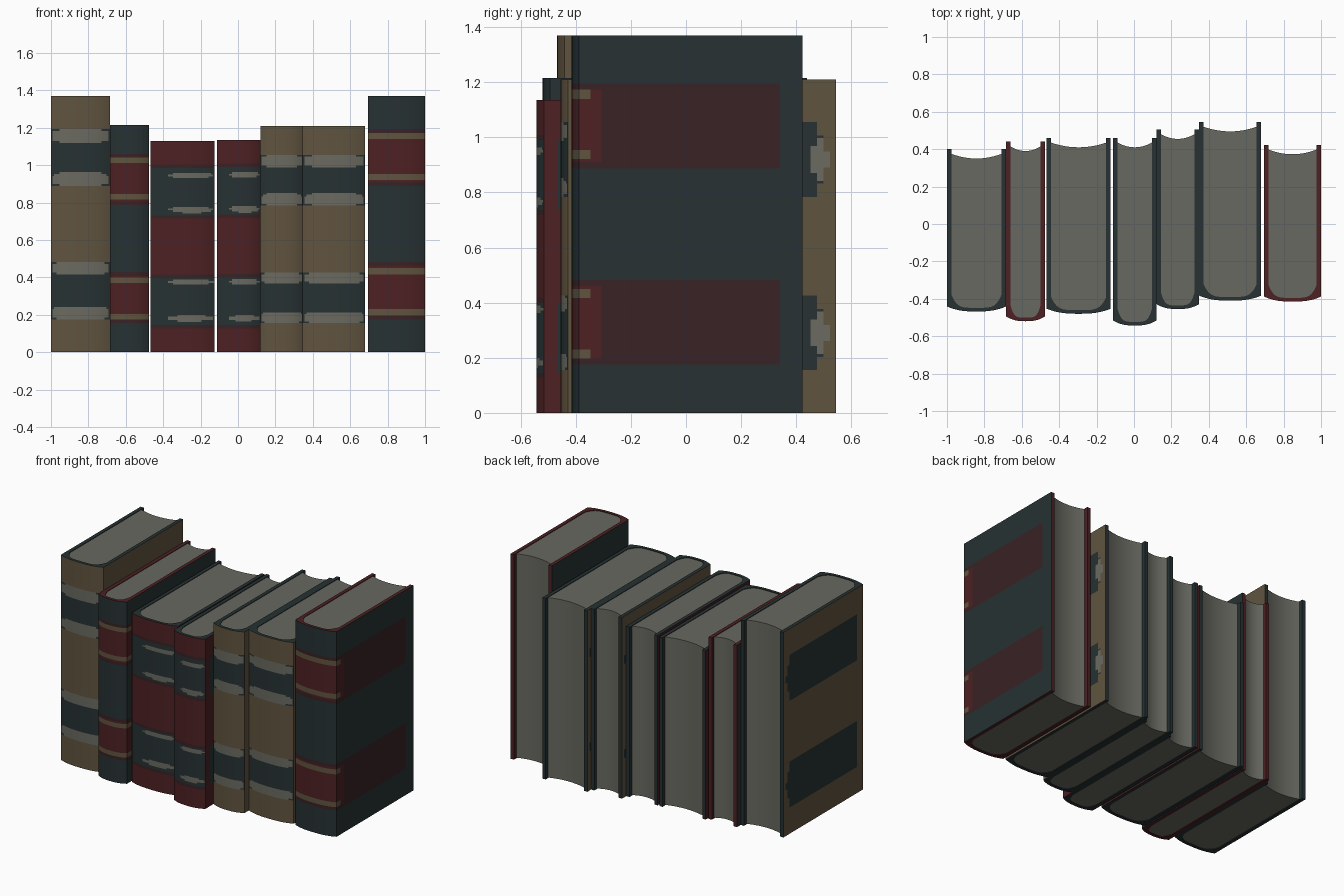
import bpy, bmesh, math

if "Cube" in bpy.data.objects:
    bpy.data.objects.remove(bpy.data.objects["Cube"])

# Colours
COLOURS = [("tan_leather", (.118, .088, .050)), ("dark_teal_leather", (.020, .031, .033)),
           ("red_leather", (.075, .015, .017)), ("dark_red_panel", (.040, .016, .018)),
           ("grey_ornament", (.145, .145, .120)), ("page_grey", (.140, .140, .120))]
TAN, TEAL, RED, DARK_RED, GREY, PAGE = range(6)
MATS = []
for name, rgb in COLOURS:
    m = bpy.data.materials.new(name)
    m.diffuse_color = (*rgb, 1)
    m.use_nodes = True
    m.node_tree.nodes["Principled BSDF"].inputs["Base Color"].default_value = m.diffuse_color
    MATS.append(m)

# Bands and thin strips, as fractions of book height (same layout on every book)
BANDS = [(.648, .872), (.128, .352)]
STRIPS = {TAN: [(.816, .872), (.648, .702), (.304, .352), (.128, .180)],
          RED: [(.824, .850), (.658, .690), (.318, .346), (.146, .176)],
          TEAL: [(.832, .856), (.672, .696), (.304, .328), (.144, .168)]}
EDGE = {TAN: TEAL, RED: TEAL, TEAL: RED}
ROWS, SIDE, ARC, THICK = 125, 40, 20, .024


def band_at(f, grow=0):
    return next((b for b in BANDS if b[0] - grow < f < b[1] + grow), None)


def spine_colour(base, t, f):
    """t runs -1..1 across the spine, f is 0..1 up the book."""
    for lo, hi in STRIPS[base]:
        s = abs(f - (lo + hi) / 2) / ((hi - lo) / 2)
        if base == TEAL and s < 1:
            return TAN
        if base == TAN and s < 1 and s * s + t ** 4 < 1.05 and abs(t) < .95:
            return GREY
        if base == RED and s < 1 and s * s + ((t - .27) / .7) ** 2 < 1:
            return GREY
    if base == TEAL and band_at(f):
        return RED if band_at(f, -.012) else DARK_RED
    if band_at(f):
        return EDGE[base]
    if base == RED and band_at(f, .014):
        return DARK_RED
    return base


def side_colour(base, front, back, f, side):
    """front and back are distances from the front and back of the board."""
    band = band_at(f)
    if not band:
        return base
    s = abs(f - sum(band) / 2) / ((band[1] - band[0]) / 2)
    if base == TEAL:                       # square panel, bright near the spine
        if front < .05 and any(a < f < b for a, b in STRIPS[TEAL]):
            return TAN
        if front < .08 and s < .84:
            return RED
        return DARK_RED if back > .08 else base
    if side > 0 and ((back - .06) / .027) ** 2 + (s / .55) ** 2 < 1:
        return GREY                        # small ornament in the panel tip
    if front > .06 and back > .025 + .05 * s:
        return TEAL                        # panel with pointed tip
    return base


def profiles(w, y_front, y_back):
    """Matching outer and inner outlines of the U-shaped cover."""
    yc, yi, wi = y_front + .027, y_front + .09, w - THICK
    outer, inner = [], []
    for i in range(SIDE):
        k = i / SIDE
        outer.append((-w, y_back + (yc - y_back) * k))
        inner.append((-wi, y_back + (yi - y_back) * k))
    for i in range(ARC + 1):
        t = -math.cos(math.pi * i / ARC)
        outer.append((t * w, y_front + .027 * abs(t) ** 2.6))
        inner.append((t * wi, y_front + .02 + .07 * abs(t) ** 5))
    for i in reversed(range(SIDE)):
        outer.append((w, outer[i][1]))
        inner.append((wi, inner[i][1]))
    return outer, inner


def finish(name, bm, x):
    bmesh.ops.recalc_face_normals(bm, faces=bm.faces)
    me = bpy.data.meshes.new(name)
    bm.to_mesh(me)
    bm.free()
    for m in MATS:
        me.materials.append(m)
    ob = bpy.data.objects.new(name, me)
    ob.location.x = x
    bpy.context.collection.objects.link(ob)
    bpy.ops.object.select_all(action='DESELECT')
    ob.select_set(True)
    bpy.context.view_layer.objects.active = ob
    bpy.ops.object.shade_smooth_by_angle(angle=math.radians(35))


def make_book(n, x0, x1, y_front, y_back, h, base):
    w = (x1 - x0) / 2
    outer, inner = profiles(w, y_front, y_back)
    N = len(outer)

    # Cover: boards and rounded spine
    bm = bmesh.new()
    grid = [[bm.verts.new((x, y, h * r / ROWS)) for x, y in outer] for r in range(ROWS + 1)]
    low = [bm.verts.new((x, y, 0)) for x, y in inner]
    top = [bm.verts.new((x, y, h)) for x, y in inner]

    def face(vs, mat):
        bm.faces.new(vs).material_index = mat

    for i in range(N - 1):
        x = (outer[i][0] + outer[i + 1][0]) / 2
        y = (outer[i][1] + outer[i + 1][1]) / 2
        spine = SIDE <= i < SIDE + ARC
        for r in range(ROWS):
            f = (r + .5) / ROWS
            mat = (spine_colour(base, x / w, f) if spine else
                   side_colour(base, y - y_front - .027, y_back - y, f, x))
            face((grid[r][i], grid[r][i + 1], grid[r + 1][i + 1], grid[r + 1][i]), mat)
        face((low[i], low[i + 1], top[i + 1], top[i]), EDGE[base])
        face((grid[0][i], grid[0][i + 1], low[i + 1], low[i]), EDGE[base])
        face((grid[-1][i], grid[-1][i + 1], top[i + 1], top[i]), EDGE[base])
    for i in (0, N - 1):
        face([row[i] for row in grid] + [top[i], low[i]], EDGE[base])
    finish(f"book_{n}_cover", bm, (x0 + x1) / 2)

    # Page block: follows the spine in front, hollow at the back
    wi = w - THICK
    outline = inner[SIDE:SIDE + ARC + 1]
    for i in range(13):
        t = 1 - i / 6
        outline.append((t * wi, y_back - .05 + .025 * t * t))
    bm = bmesh.new()
    f = bm.faces.new([bm.verts.new((x, y, .004)) for x, y in outline])
    up = bmesh.ops.extrude_face_region(bm, geom=[f])
    for v in up["geom"]:
        if isinstance(v, bmesh.types.BMVert):
            v.co.z = h - .004
    if not any(abs(g.calc_center_median().z - .004) < 1e-5 for g in bm.faces):
        bm.verts.ensure_lookup_table()
        bm.faces.new(bm.verts[:len(outline)])
    for g in bm.faces:
        g.material_index = PAGE
    finish(f"book_{n}_pages", bm, (x0 + x1) / 2)


# The row of books: x range, y range, height, leather
BOOKS = [(-1.0, -.685, -.468, .40, 1.37, TAN), (-.685, -.475, -.52, .44, 1.215, TEAL),
         (-.467, -.125, -.48, .46, 1.13, RED), (-.112, .12, -.543, .46, 1.135, RED),
         (.12, .348, -.455, .505, 1.21, TAN), (.348, .68, -.41, .545, 1.21, TAN),
         (.695, 1.0, -.415, .423, 1.37, TEAL)]
for n, b in enumerate(BOOKS, 1):
    make_book(n, *b)
